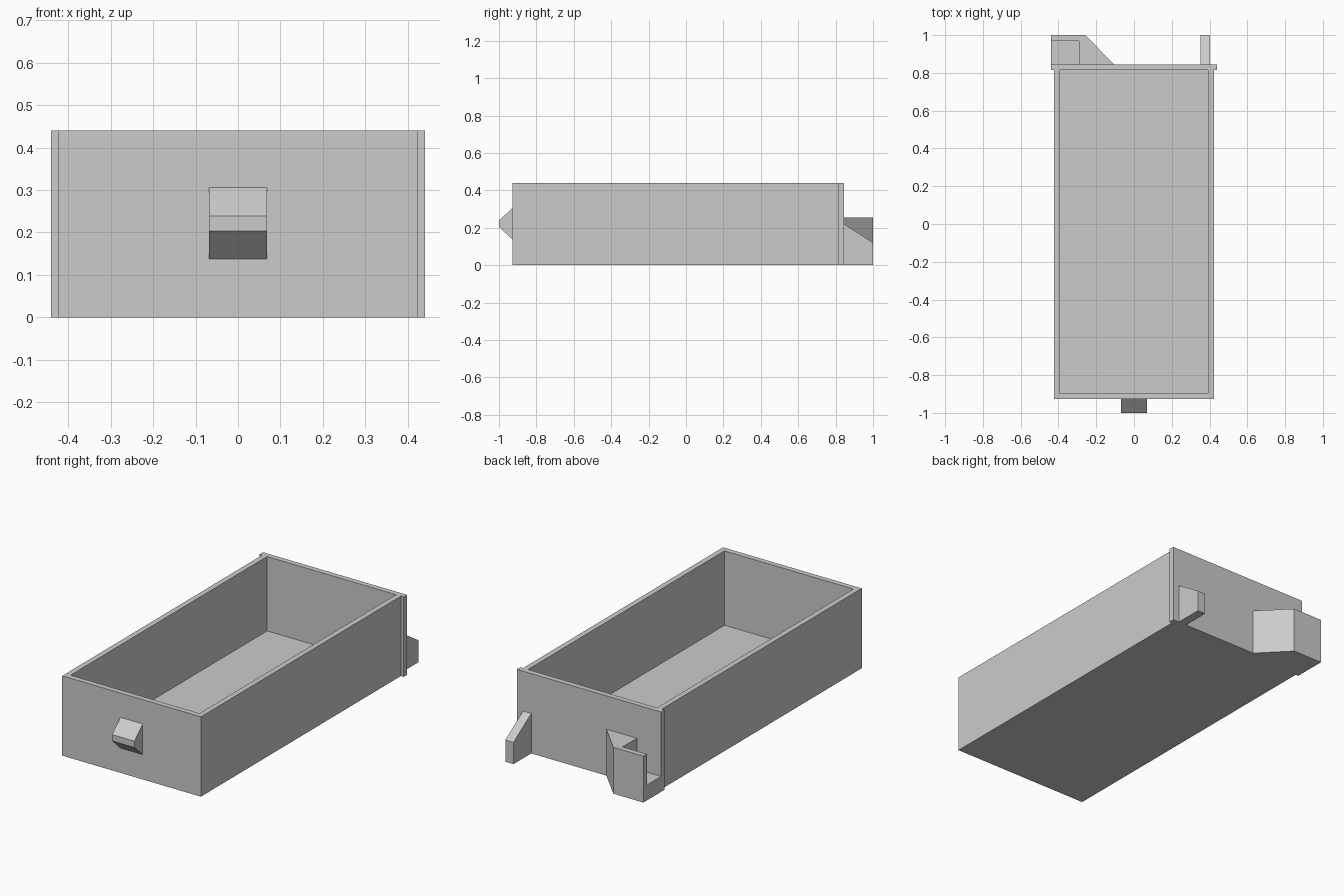
import bpy
import bmesh
from mathutils import Vector

if "Cube" in bpy.data.objects:
    bpy.data.objects.remove(bpy.data.objects["Cube"], do_unlink=True)

# Single plain grey
grey = bpy.data.materials.new("light grey plastic")
grey.use_nodes = True
grey.diffuse_color = (0.6, 0.6, 0.6, 1)
grey.node_tree.nodes["Principled BSDF"].inputs["Base Color"].default_value = grey.diffuse_color


def prism(name, outline, axis, start, end):
    """Extrude a 2D outline: (x, y) along z, or (y, z) along x."""
    place = (lambda a, b: (a, b, start)) if axis == "z" else (lambda a, b: (start, a, b))
    offset = Vector((0, 0, end - start) if axis == "z" else (end - start, 0, 0))
    bm = bmesh.new()
    face = bm.faces.new([bm.verts.new(place(a, b)) for a, b in outline])
    extruded = bmesh.ops.extrude_face_region(bm, geom=[face], use_keep_orig=True)["geom"]
    bmesh.ops.translate(bm, vec=offset,
                        verts=[v for v in extruded if isinstance(v, bmesh.types.BMVert)])
    bmesh.ops.recalc_face_normals(bm, faces=bm.faces)
    mesh = bpy.data.meshes.new(name)
    bm.to_mesh(mesh)
    bm.free()
    mesh.materials.append(grey)
    obj = bpy.data.objects.new(name, mesh)
    bpy.context.collection.objects.link(obj)
    return obj


def rectangle(x0, x1, y0, y1):
    return [(x0, y0), (x1, y0), (x1, y1), (x0, y1)]


def carve(target, cutter):
    """Subtract the cutter, apply the cut and discard the cutter."""
    cut = target.modifiers.new("cut", "BOOLEAN")
    cut.operation = "DIFFERENCE"
    cut.solver = "EXACT"
    cut.object = cutter
    bpy.context.view_layer.objects.active = target
    bpy.ops.object.modifier_apply(modifier=cut.name)
    bpy.data.objects.remove(cutter, do_unlink=True)


HEIGHT, WALL = 0.44, 0.03
HALF, LIP = 0.423, 0.44
FRONT, BACK, END = -0.927, 0.845, 1.0

# Tray with a slightly wider back panel, hollowed from the top
half_outline = [(HALF, FRONT), (HALF, BACK - WALL), (LIP, BACK - WALL), (LIP, BACK)]
outline = half_outline + [(-x, y) for x, y in reversed(half_outline)]
tray = prism("drawer_tray", outline, "z", 0, HEIGHT)
inner = HALF - WALL
carve(tray, prism("tray_cutter", rectangle(-inner, inner, FRONT + WALL, BACK - WALL),
                  "z", WALL, HEIGHT + 0.1))

# Wedge-shaped pull on the front
prism("front_handle", [(FRONT, 0.306), (-END, 0.239), (-END, 0.204), (FRONT, 0.137)],
      "x", -0.068, 0.068)

# Sloped fin behind the back panel
prism("back_fin", [(BACK, 0), (END, 0), (END, 0.12), (BACK, 0.22)], "x", 0.352, 0.402)

# Chamfered catch behind the back panel, with a slot open to the top and side
catch = prism("back_catch", [(-LIP, BACK), (-0.106, BACK), (-0.257, END), (-LIP, END)],
              "z", 0, 0.256)
carve(catch, prism("slot_cutter", rectangle(-LIP - 0.1, -0.292, BACK - 0.05, END - WALL),
                   "z", 0.085, 0.4))
